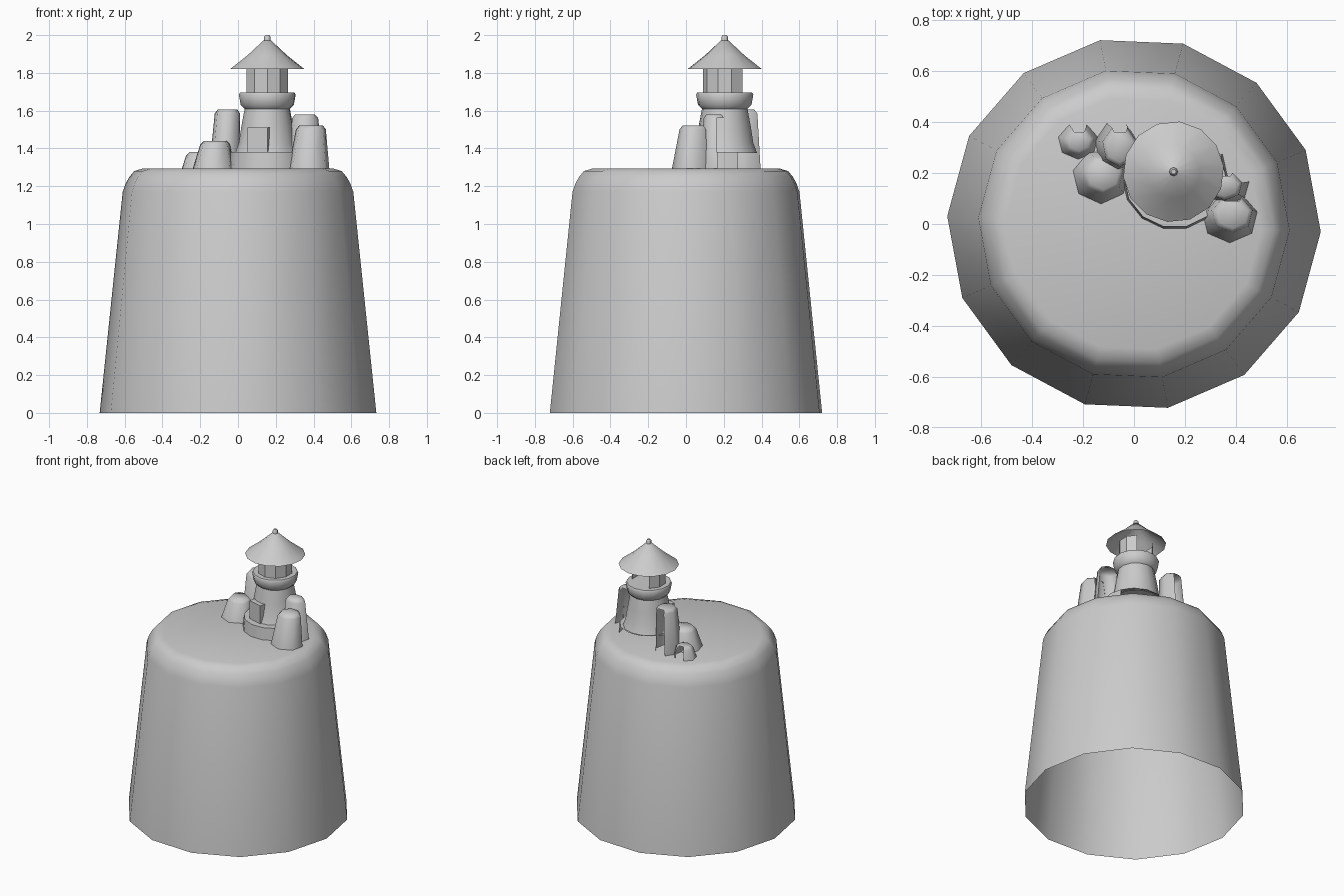
import bpy, bmesh
from math import sin, cos, radians, tau
from mathutils import Matrix, Vector

if "Cube" in bpy.data.objects:
    bpy.data.objects.remove(bpy.data.objects["Cube"])


def finish(bm, name, angle=50):
    me = bpy.data.meshes.new(name)
    bm.normal_update()
    bm.to_mesh(me)
    bm.free()
    ob = bpy.data.objects.new(name, me)
    bpy.context.collection.objects.link(ob)
    bpy.ops.object.select_all(action='DESELECT')
    ob.select_set(True)
    bpy.context.view_layer.objects.active = ob
    bpy.ops.object.shade_smooth_by_angle(angle=radians(angle))
    return ob


def lathe(name, profile, sides, centre, phase=0, cap=True, open_back=None,
          squash=(1, 1), lean=(0, 0), angle=50):
    """Stack rings of (radius, z); open_back drops side faces facing +y."""
    bm = bmesh.new()
    rings = []
    z0, z1 = profile[0][1], profile[-1][1]
    for r, z in profile:
        t = (z - z0) / (z1 - z0)
        rings.append([bm.verts.new((
            centre[0] + lean[0] * t + r * squash[0] * cos(radians(phase) + tau * i / sides),
            centre[1] + lean[1] * t + r * squash[1] * sin(radians(phase) + tau * i / sides),
            z)) for i in range(sides)])
    for a, b in zip(rings, rings[1:]):
        for i in range(sides):
            j = (i + 1) % sides
            bm.faces.new((a[i], a[j], b[j], b[i]))
    if cap:
        bm.faces.new(rings[-1])
    bm.normal_update()
    if open_back is not None:
        back = [f for f in bm.faces if f.normal.y > open_back]
        bmesh.ops.delete(bm, geom=back, context='FACES')
    return finish(bm, name, angle)


# Tall tapering cliff with a rounded rim, open underneath
lathe("cliff", [(.733, 0), (.611, 1.17), (.595, 1.215), (.575, 1.25),
                (.55, 1.28), (.50, 1.295)], 14, (0, 0), phase=-2.4)

# Lighthouse, bottom to top
C = (.155, .205)
lathe("tower_platform", [(.208, 1.285), (.2, 1.38)], 14, (.16, .185), open_back=.5)
lathe("tower", [(.172, 1.375), (.152, 1.43), (.138, 1.52), (.121, 1.61),
                (.142, 1.63), (.152, 1.685), (.146, 1.695)], 14, C, phase=8)
lathe("lantern_room", [(.115, 1.69), (.115, 1.825)], 10, C, phase=18,
      cap=False, open_back=.7, angle=25)
lathe("roof", [(.198, 1.82), (.105, 1.893), (.02, 1.972)], 14, C, phase=6)
lathe("finial", [(.017, 1.965), (.017, 1.99), (.01, 2.0)], 8, C)

# Door set into the tower front
bm = bmesh.new()
bmesh.ops.create_cube(bm, size=1)
bmesh.ops.scale(bm, vec=Vector((.11, .06, .13)), verts=bm.verts)
bmesh.ops.rotate(bm, cent=(0, 0, 0), matrix=Matrix.Rotation(radians(-16), 3, 'Z'), verts=bm.verts)
bmesh.ops.translate(bm, vec=Vector((.112, .073, 1.445)), verts=bm.verts)
finish(bm, "door", 30)

# Rocks: centre, base radius, top radius, top height, squash, lean, open back
rocks = [
    ((-.22, .325), .082, .058, 1.38, (1, .9), (.005, 0), True),
    ((-.07, .305), .10, .078, 1.605, (.85, 1), (.015, 0), True),
    ((-.13, .185), .115, .078, 1.44, (1, .95), (.01, .01), False),
    ((.375, .025), .112, .078, 1.522, (1, .9), (.012, .015), True),
    ((.36, .15), .095, .068, 1.58, (1, .8), (-.005, 0), True),
]
for i, (c, r0, r1, top, sq, lean, back) in enumerate(rocks):
    lathe(f"rock_{i + 1}", [(r0, 1.285), (r1 + .003, top - .02), (r1 - .015, top)], 7, c,
          phase=90 - 180 / 7, open_back=.7 if back else None,
          squash=sq, lean=lean, angle=60)
